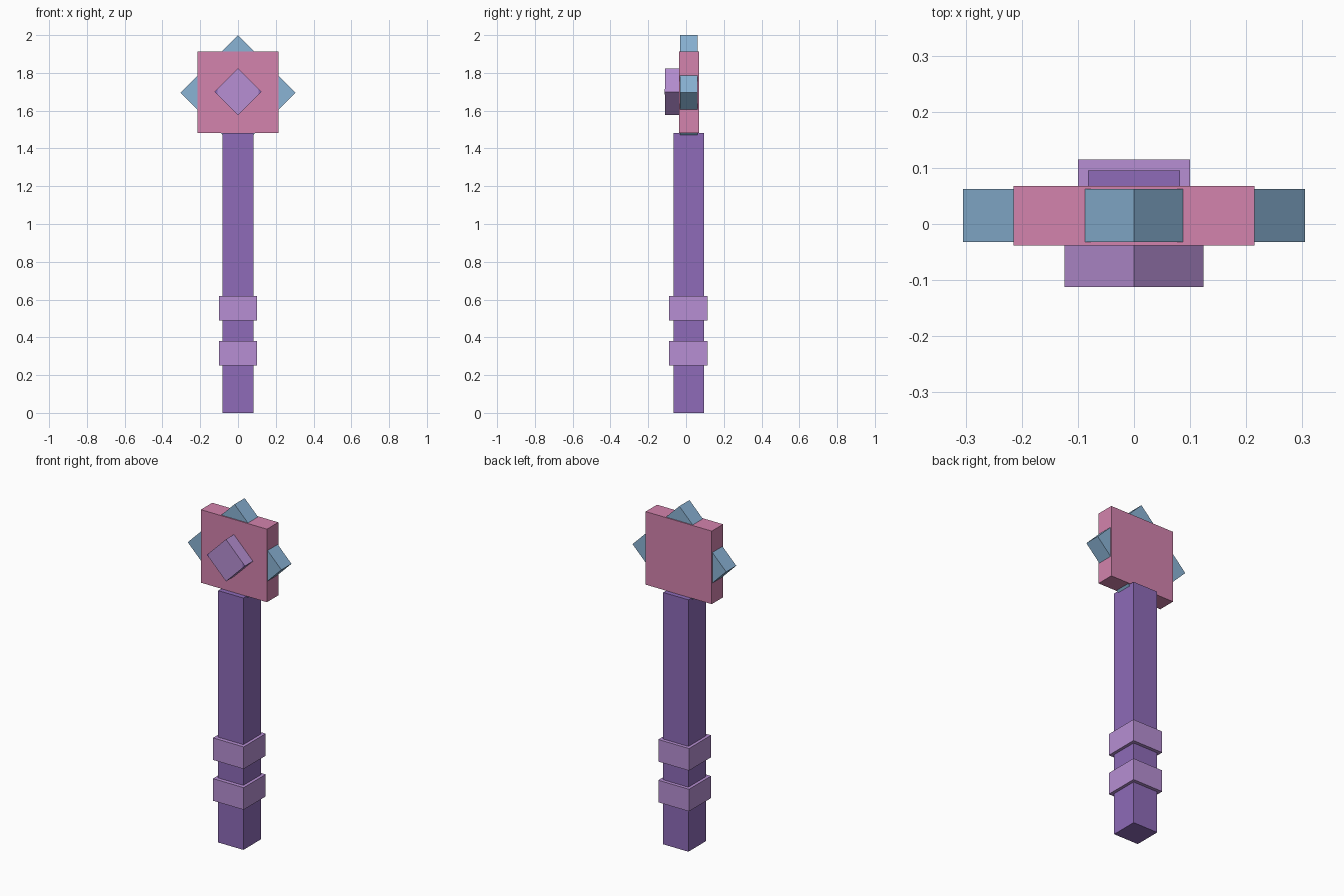
import bpy
import math
from mathutils import Matrix

cube = bpy.data.objects.get("Cube")
if cube:
    bpy.data.objects.remove(cube, do_unlink=True)


def material(name, rgb):
    """Flat material from 0-255 sRGB values."""
    lin = [((c / 255 + 0.055) / 1.055) ** 2.4 for c in rgb] + [1.0]
    m = bpy.data.materials.new(name)
    m.use_nodes = True
    m.diffuse_color = lin
    bsdf = m.node_tree.nodes["Principled BSDF"]
    bsdf.inputs["Base Color"].default_value = lin
    bsdf.inputs["Roughness"].default_value = 0.8
    return m


PURPLE = material("purple", (142, 107, 184))
LILAC = material("lilac", (183, 143, 211))
PINK = material("pink", (211, 131, 173))
BLUE = material("sky blue", (138, 179, 213))


def box(name, mat, x, y, z, turn=0):
    """Box spanning the given (min, max) ranges, turned about the y axis."""
    bpy.ops.mesh.primitive_cube_add(size=1)
    ob = bpy.context.object
    ob.name = name
    size = [b - a for a, b in (x, y, z)]
    centre = [(a + b) / 2 for a, b in (x, y, z)]
    ob.data.transform(Matrix.Rotation(math.radians(turn), 4, "Y")
                      @ Matrix.Diagonal((*size, 1)))
    ob.location = centre
    ob.data.materials.append(mat)
    return ob


def diamond(name, mat, reach, y, z):
    """Square block standing on its corner; reach is centre to corner."""
    h = reach / math.sqrt(2)
    return box(name, mat, (-h, h), y, (z - h, z + h), 45)


# Handle with two grip bands
box("handle", PURPLE, (-0.082, 0.082), (-0.067, 0.095), (0, 1.483))
for name, z in (("lower_band", 0.25), ("upper_band", 0.49)):
    box(name, LILAC, (-0.1, 0.1), (-0.09, 0.115), (z, z + 0.13))

# Head: square plate crossed by a turned square block
box("head_plate", PINK, (-0.215, 0.215), (-0.038, 0.068), (1.483, 1.913))
diamond("head_points", BLUE, 0.305, (-0.032, 0.062), 1.695)

# Jewel on the front
diamond("front_jewel", LILAC, 0.124, (-0.112, -0.03), 1.7)

# Small dark corner inlays on the jewel
for side, name in ((1, "left_jewel_tip"), (-1, "right_jewel_tip")):
    mesh = bpy.data.meshes.new(name)
    pts = [(side * 0.124, 1.7), (side * 0.109, 1.715), (side * 0.109, 1.685)]
    order = (0, 1, 2) if side < 0 else (0, 2, 1)
    mesh.from_pydata([(x, -0.1125, z) for x, z in pts], [], [order])
    mesh.materials.append(PURPLE)
    ob = bpy.data.objects.new(name, mesh)
    bpy.context.collection.objects.link(ob)
    # Thin plate, with its outer face wound towards the front
    if mesh.polygons[0].normal.y > 0:
        mesh.flip_normals()
    solid = ob.modifiers.new("thickness", "SOLIDIFY")
    solid.thickness = 0.002
